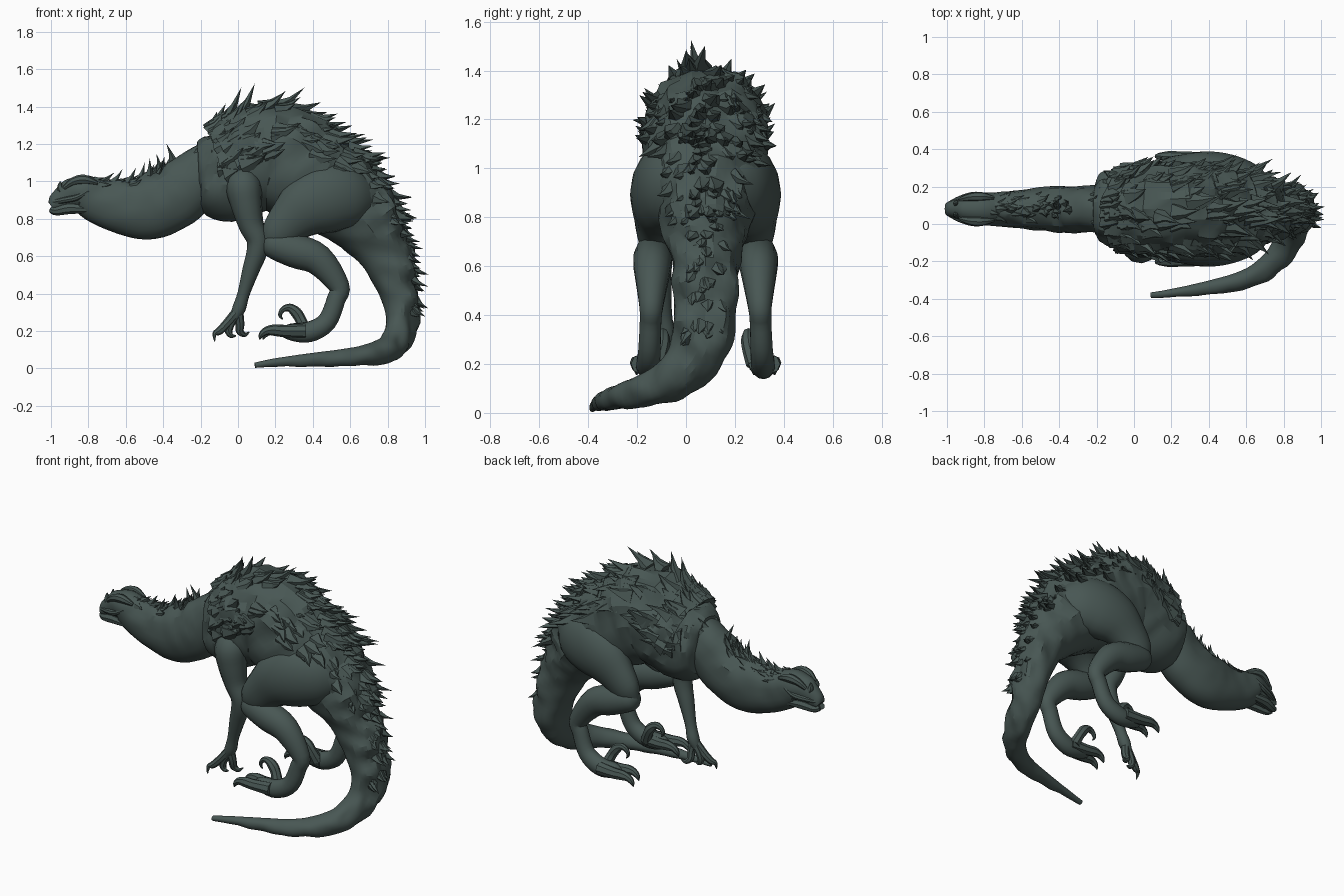
import bpy, bmesh, math, random
from mathutils import Vector, noise

if "Cube" in bpy.data.objects:
    bpy.data.objects.remove(bpy.data.objects["Cube"])

random.seed(7)
CY = 0.08  # symmetry plane of body, legs and head

hide = bpy.data.materials.new("hide")
hide.diffuse_color = (0.065, 0.095, 0.088, 1)
hide.use_nodes = True
hide.node_tree.nodes["Principled BSDF"].inputs["Base Color"].default_value = hide.diffuse_color


def finish(bm, name, angle=30):
    bmesh.ops.recalc_face_normals(bm, faces=bm.faces)
    me = bpy.data.meshes.new(name)
    bm.to_mesh(me)
    bm.free()
    me.materials.append(hide)
    me.shade_smooth()
    me.set_sharp_from_angle(angle=math.radians(angle))
    ob = bpy.data.objects.new(name, me)
    bpy.context.collection.objects.link(ob)
    return ob


def spline(pts, steps):
    """Catmull-Rom samples through tuples of any length."""
    p = [pts[0]] + list(pts) + [pts[-1]]
    out = []
    for i in range(1, len(p) - 2):
        for k in range(steps):
            t = k / steps
            out.append([0.5 * (2 * b + (c - a) * t + (2 * a - 5 * b + 4 * c - d) * t * t
                               + (3 * b - a - 3 * c + d) * t ** 3)
                        for a, b, c, d in zip(p[i - 1], p[i], p[i + 1], p[i + 2])])
    return out + [list(pts[-1])]


def frames(pts, steps):
    """(point, tangent, side, up, half width, half height) along the path."""
    s = spline(pts, steps)
    pos = [Vector(q[:3]) for q in s]
    side, out = Vector((0, 1, 0)), []
    for i, q in enumerate(s):
        t = (pos[min(i + 1, len(s) - 1)] - pos[max(i - 1, 0)]).normalized()
        side = (side - t * side.dot(t)).normalized()
        out.append((pos[i], t, side, t.cross(side), max(q[3], .003), max(q[4], .003)))
    return out


def loft(bm, fr, sides, power=1.0, rough=0.0):
    """Rings joined into a tube; roughness is strongest on the upper side."""
    rings = []
    for p, t, s, n, w, h in fr:
        ring = []
        for k in range(sides):
            a = math.tau * k / sides
            c, d = math.sin(a), math.cos(a)
            co = (p + s * w * math.copysign(abs(c) ** power, c)
                  + n * h * math.copysign(abs(d) ** power, d))
            if rough:
                r = rough * min(1, w / .18) * (.2 + .8 * max(0, min(1, d + .5)))
                co += (co - p).normalized() * r * noise.noise(co * 12)
            ring.append(bm.verts.new(co))
        rings.append(ring)
    for a, b in zip(rings, rings[1:]):
        for k in range(sides):
            j = (k + 1) % sides
            bm.faces.new((a[k], a[j], b[j], b[k]))
    bm.faces.new(rings[0])
    bm.faces.new(rings[-1])


def spike(bm, f, ang, length, rad, lift):
    """Flattened thorn on a lofted surface, leaning back along the path."""
    p, t, s, n, w, h = f
    sn, cs = math.sin(ang), math.cos(ang)
    base = p + s * w * sn + n * h * cs
    nor = (s * sn / w + n * cs / h).normalized()
    d = (nor * lift + t * (1 - lift)).normalized()
    a = t.cross(nor).normalized()
    b = d.cross(a)
    base -= nor * rad * 0.5
    lo, mid = [], []
    for k in range(5):
        q = math.tau * k / 5 + random.uniform(-.3, .3)
        off = a * math.cos(q) * rad + b * math.sin(q) * rad * .8
        lo.append(bm.verts.new(base + off * 1.35))
        mid.append(bm.verts.new(base + off * .6 + d * length * .5))
    tip = bm.verts.new(base + d * length + nor * length * .15
                       + a * random.uniform(-.2, .2) * length)
    for k in range(5):
        j = (k + 1) % 5
        bm.faces.new((lo[k], lo[j], mid[j], mid[k]))
        bm.faces.new((mid[k], mid[j], tip))
    bm.faces.new(lo)


# Torso running into the curled tail: x, y, z, half width, half height
body = [(-.21, CY, 1.05, .13, .14), (-.18, CY, 1.05, .18, .185), (-.08, CY, 1.04, .215, .26),
        (.03, CY, 1.09, .235, .275), (.18, CY, 1.135, .24, .285), (.35, CY, 1.05, .25, .275),
        (.52, CY, .945, .24, .25), (.66, CY, .81, .19, .205), (.765, CY, .66, .145, .155),
        (.832, CY, .5, .13, .12), (.87, .075, .35, .125, .093), (.87, .03, .22, .115, .08),
        (.83, -.08, .125, .085, .075), (.75, -.2, .085, .06, .065), (.6, -.295, .06, .047, .052),
        (.4, -.34, .047, .035, .037), (.2, -.37, .032, .022, .022), (.09, -.38, .018, .012, .014)]
body_fr = frames(body, 6)
bm = bmesh.new()
loft(bm, body_fr, 32, .92, .045)
finish(bm, "torso_and_tail", 24)

# Head with the sagging throat and neck
neck = [(-.995, CY, .865, .035, .025), (-.97, CY, .885, .045, .055), (-.92, CY, .915, .06, .075),
        (-.84, CY, .94, .085, .098), (-.74, CY, .89, .09, .12), (-.6, CY, .86, .105, .148),
        (-.47, CY, .863, .118, .172), (-.33, CY, .92, .125, .168), (-.2, CY, 1.03, .125, .155),
        (-.06, CY, 1.08, .12, .14)]
neck_fr = frames(neck, 6)
bm = bmesh.new()
loft(bm, neck_fr, 24, .95, .025)
finish(bm, "head_and_neck")


def tubes(name, paths, sides, steps=4, flat=1.0, both=True):
    """Tapering tubes, one or both sides of the body: x, side offset, z, radius."""
    for label, sg in (("right", -1), ("left", 1))[:2 if both else 1]:
        bm = bmesh.new()
        for path in paths:
            loft(bm, frames([(x, CY + sg * o, z, r * flat, r) for x, o, z, r in path], steps),
                 sides)
        finish(bm, f"{name}_{label}", 40)


# Hind legs: broad flat thigh, then shank folding back to the heel and foot
tubes("thigh", [[(.72, .09, .92, .08), (.62, .13, .92, .16), (.5, .165, .915, .185),
                 (.38, .19, .87, .17), (.28, .205, .79, .125), (.2, .21, .7, .09),
                 (.15, .21, .65, .03)]], 18, flat=.7)
tubes("shank", [[(.13, .21, .68, .02), (.17, .21, .67, .07), (.3, .215, .63, .09),
                 (.43, .218, .58, .083), (.54, .222, .44, .056), (.525, .225, .37, .05),
                 (.475, .23, .25, .052), (.38, .235, .195, .055), (.28, .235, .195, .045),
                 (.23, .235, .19, .02)]], 14, flat=.9)
toe = [(.36, 0, .2, .04), (.25, .01, .2, .033), (.19, .015, .205, .03), (.15, .017, .2, .022),
       (.125, .017, .18, .015), (.115, .017, .155, .003)]
sickle = [(.36, .2, .2, .035), (.335, .18, .26, .03), (.31, .175, .3, .03), (.275, .175, .325, .022),
          (.24, .175, .315, .015), (.225, .175, .285, .01), (.24, .175, .262, .003)]
tubes("hind_toes", [[(x + dx, .24 + dy + o * m, z, r) for x, o, z, r in toe]
                    for dx, dy, m in ((0, .025, 1), (.02, -.025, -1))] + [sickle], 8)

# Single front leg on the right with three clawed fingers
tubes("front_leg", [[(.03, .15, 1.05, .06), (.03, .19, .98, .095), (.045, .2, .88, .085),
                     (.07, .2, .77, .068), (.105, .2, .69, .06), (.1, .195, .62, .055),
                     (.07, .185, .53, .046), (.03, .17, .4, .033), (.005, .16, .32, .036),
                     (-.02, .16, .27, .025)]], 12, both=False)
fingers = []
for dy, tips in ((.035, [(-.06, .24), (-.1, .2), (-.125, .185), (-.125, .145)]),
                 (-.035, [(.01, .24), (.01, .2), (.035, .18), (.06, .195)]),
                 (0, [(-.04, .24), (-.05, .2), (-.035, .175), (-.01, .175)])):
    path = [(0, .16, .31, .028)]
    for i, (x, z) in enumerate(tips):
        path.append((x, .16 + dy * (i + 1) / 3, z, (.024, .021, .013, .003)[i]))
    fingers.append(path)
tubes("fingers", fingers, 8, both=False)

# Face: brow ridges, lips, nose horns
tubes("brow", [[(-.93, .05, .965, .012), (-.88, .062, 1.0, .022), (-.82, .066, 1.01, .026),
                (-.75, .06, .99, .01)]], 8)
tubes("lip", [[(-.985, .028, .89, .014), (-.93, .055, .9, .016), (-.86, .076, .915, .016),
               (-.8, .08, .95, .008)]], 8)
tubes("nose_horn", [[(-.93, .03, .93, .02), (-.95, .03, .965, .018), (-.95, .03, 1.0, .003)]], 6)
tubes("lower_jaw", [[(-1.0, .012, .85, .018), (-.97, .025, .842, .024), (-.9, .04, .855, .03),
                     (-.8, .05, .85, .02)]], 8)

# Shaggy thorns over the back: frame range, count, spread, length, radius, lift
bm = bmesh.new()
for lo, hi, count, spread, size, rad, lift in (
        (8, 14, 22, 1.6, .1, .036, .3), (13, 24, 70, 1.6, .125, .042, .32),
        (24, 36, 70, 1.2, .125, .04, .36), (36, 45, 40, .95, .1, .032, .42),
        (45, 64, 32, .6, .065, .024, .5)):
    for _ in range(count):
        spike(bm, body_fr[random.randint(lo, hi)], random.uniform(-spread, spread),
              size * random.uniform(.5, 1.3), rad * random.uniform(.7, 1.25), lift)
# Midline crest, tallest over the shoulders
for i in range(9, 62, 3):
    size = .1 if i < 18 else .17 if i < 25 else .14 if i < 34 else .11 if i < 46 else .06
    spike(bm, body_fr[i], random.uniform(-.2, .2), size * random.uniform(.85, 1.1),
          .038 if i < 46 else .022, .42)
finish(bm, "back_spikes", 20)

# Smaller thorns along the neck
bm = bmesh.new()
for _ in range(36):
    i = random.randint(20, 50)
    spike(bm, neck_fr[i], random.uniform(-.9, .9), random.uniform(.03, .05) + i * .0007,
          random.uniform(.014, .024), .42)
for i in range(22, 50, 4):
    spike(bm, neck_fr[i], random.uniform(-.2, .2), .055 + i * .0008, .022, .7)
finish(bm, "neck_spikes", 20)
